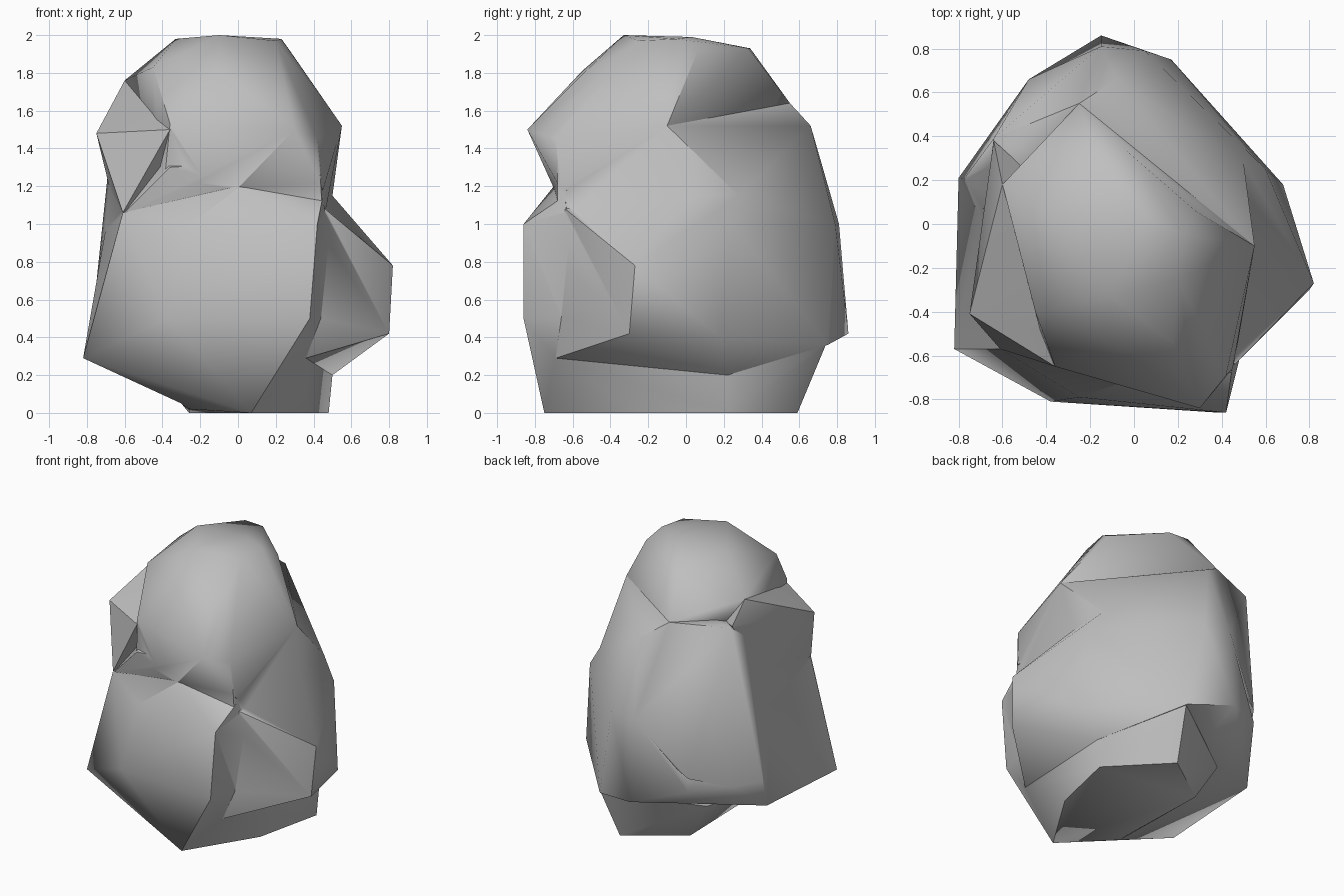
import bpy
import bmesh
import math

default_cube = bpy.data.objects.get("Cube")
if default_cube:
    bpy.data.objects.remove(default_cube, do_unlink=True)

# One plain stone colour
GREY = (0.52, 0.52, 0.52, 1)
stone = bpy.data.materials.new("stone_grey")
stone.use_nodes = True
stone.diffuse_color = GREY
stone.node_tree.nodes["Principled BSDF"].inputs["Base Color"].default_value = GREY


def make_chunk(name, corners):
    """Wrap a convex faceted chunk around its corners, given in hundredths."""
    bm = bmesh.new()
    for corner in corners:
        bm.verts.new([value / 100 for value in corner])
    result = bmesh.ops.convex_hull(bm, input=bm.verts[:])
    unused = set(result["geom_interior"]) | set(result["geom_unused"])
    loose = [item for item in unused if isinstance(item, bmesh.types.BMVert)]
    bmesh.ops.delete(bm, geom=loose, context="VERTS")
    bmesh.ops.recalc_face_normals(bm, faces=bm.faces[:])
    mesh = bpy.data.meshes.new(name)
    bm.to_mesh(mesh)
    bm.free()
    mesh.materials.append(stone)
    chunk = bpy.data.objects.new(name, mesh)
    bpy.context.collection.objects.link(chunk)
    return chunk


# Wide lower mass, with the bulge on its left side
body = make_chunk("boulder", [
    (82, -27, 78), (80, -30, 42), (68, 18, 40), (60, 25, 100),
    (46, -64, 108), (44, -66, 50), (36, -69, 29), (50, 22, 20),
    (-30, -50, 5), (-38, -78, 50), (-82, -57, 29), (-80, 21, 32),
    (-48, 66, 50), (-15, 86, 42), (17, 75, 36), (-15, 81, 100),
    (5, 79, 100), (50, 28, 115), (-61, -57, 105), (-67, 20, 115),
    (50, 0, 115),
])

# Blunt front that runs down to the ground
front = make_chunk("front_face", [
    (7, -75, 0), (-30, -50, 5), (36, -69, 29), (38, -86, 50),
    (42, -86, 100), (45, -64, 115), (48, -62, 90), (45, -62, 50),
    (-38, -81, 50), (-82, -57, 29), (-61, -57, 106), (-25, -79, 100),
    (0, -70, 120), (0, -20, 30),
])

# Narrow base under the overhang
foot = make_chunk("base", [
    (7, -75, 0), (37, -27, 0), (48, 22, 0), (12, 59, 0), (-26, 32, 0),
    (-26, -40, 2), (36, -69, 29), (50, 22, 20), (17, 74, 36),
    (-42, 36, 27), (-30, -50, 5),
])

# Trunk with the flat ledge at the back
trunk = make_chunk("trunk", [
    (55, -10, 152), (-8, 66, 152), (-25, 55, 164), (-64, 39, 164),
    (-67, 15, 145), (-69, 20, 112), (-15, 81, 100), (5, 79, 100),
    (50, 0, 115), (50, 28, 115), (43, -68, 135), (45, -68, 100),
    (-48, 66, 60), (-78, 20, 40), (-61, -56, 105), (0, -70, 120),
    (-36, -65, 130),
])

# Right cheek, set back from the crown
cheek = make_chunk("cheek", [
    (-75, -41, 148), (-36, -65, 150), (-60, 18, 176), (-64, 38, 165),
    (-61, -57, 106), (-67, 15, 115), (-42, -38, 160), (0, -20, 140),
])

# Rounded top with the blunt forward point
head = make_chunk("crown", [
    (-33, 0, 198), (-10, -33, 200), (5, 3, 199), (23, -5, 198),
    (20, -25, 197), (-3, 33, 193), (-18, 34, 193), (28, 6, 191),
    (-10, -55, 181), (18, -54, 180), (55, -10, 152), (42, -69, 145),
    (30, -84, 150), (-36, -65, 153), (-45, -40, 183), (-60, 18, 176),
    (-25, 55, 164), (45, -66, 118), (0, -70, 119), (-40, -60, 112),
    (48, 0, 115), (-20, 50, 115),
])

# Fuse the chunks into one skin
pieces = (front, foot, trunk, cheek, head)
for part in pieces:
    union = body.modifiers.new("fuse_" + part.name, "BOOLEAN")
    union.operation = "UNION"
    union.solver = "EXACT"
    union.object = part

bpy.context.view_layer.update()
evaluated = body.evaluated_get(bpy.context.evaluated_depsgraph_get())
fused = bpy.data.meshes.new_from_object(evaluated)
body.modifiers.clear()
body.data = fused
for part in pieces:
    bpy.data.objects.remove(part, do_unlink=True)

# Soft shading that keeps only the hard ridges
bpy.ops.object.select_all(action="DESELECT")
body.select_set(True)
bpy.context.view_layer.objects.active = body
bpy.ops.object.shade_smooth_by_angle(angle=math.radians(50))
